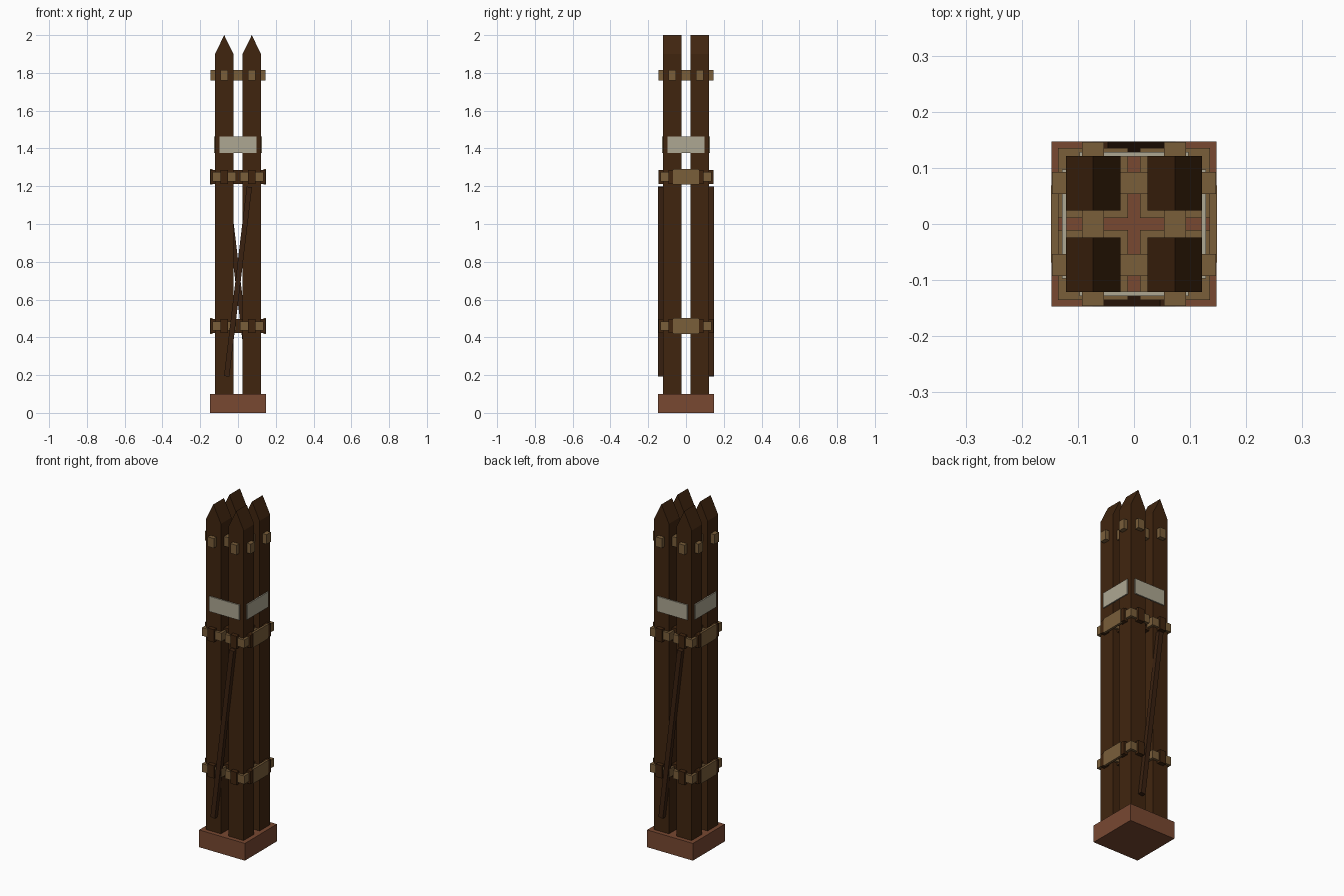
import bpy, bmesh, math
from mathutils import Matrix

if "Cube" in bpy.data.objects:
    bpy.data.objects.remove(bpy.data.objects["Cube"])


def material(name, rgb):
    m = bpy.data.materials.new(name)
    lin = [((c / 255 + 0.055) / 1.055) ** 2.4 for c in rgb]
    m.diffuse_color = (*lin, 1)
    m.use_nodes = True
    m.node_tree.nodes["Principled BSDF"].inputs["Base Color"].default_value = m.diffuse_color
    return m


DARK = material("dark wood", (64, 37, 15))
POLE = material("brace wood", (58, 33, 16))
TAN = material("tan rope", (122, 94, 58))
BASE = material("red brown base", (120, 72, 49))
PALE = material("pale plate", (174, 167, 146))


def finish(name, bm, mat):
    bmesh.ops.recalc_face_normals(bm, faces=bm.faces)
    mesh = bpy.data.meshes.new(name)
    bm.to_mesh(mesh)
    bm.free()
    mesh.materials.append(mat)
    obj = bpy.data.objects.new(name, mesh)
    bpy.context.collection.objects.link(obj)
    return obj


def box(name, x, y, z, mat):
    """Box from (min, max) ranges."""
    bm = bmesh.new()
    size = [r[1] - r[0] for r in (x, y, z)]
    mid = [(r[0] + r[1]) / 2 for r in (x, y, z)]
    bmesh.ops.create_cube(bm, size=1, matrix=Matrix.Translation(mid) @ Matrix.Diagonal((*size, 1)))
    return finish(name, bm, mat)


def post(name, cx, cy):
    """Square post with a gabled tip, ridge along y."""
    w = 0.0485
    profile = [(-w, 0.1), (w, 0.1), (w, 1.9), (0, 2.0), (-w, 1.9)]
    bm = bmesh.new()
    face = bm.faces.new([bm.verts.new((cx + px, cy - w, pz)) for px, pz in profile])
    ext = bmesh.ops.extrude_face_region(bm, geom=[face])
    verts = [g for g in ext["geom"] if isinstance(g, bmesh.types.BMVert)]
    bmesh.ops.translate(bm, verts=verts, vec=(0, 2 * w, 0))
    return finish(name, bm, DARK)


C = 0.073      # post centre offset
E = 0.147      # half width of the base

box("base", (-E, E), (-E, E), (0, 0.1), BASE)

# Four posts, each bound by a collar at two heights
for sx in (-1, 1):
    for sy in (-1, 1):
        post("post", sx * C, sy * C)
        for z in (0.46, 1.25):
            r = 0.0625
            box("collar", (sx * C - r, sx * C + r), (sy * C - r, sy * C + r),
                (z - 0.024, z + 0.024), TAN)

# Cross beams running through the posts, pale at the top
for z, h, mat in ((0.46, 0.037, DARK), (1.25, 0.037, DARK), (1.788, 0.028, TAN)):
    for s in (-1, 1):
        span = (s * C - 0.0195, s * C + 0.0195)
        e = E - 0.001
        box("beam_across", (-e, e), span, (z - h, z + h), mat)
        box("beam_along", span, (-e, e), (z - h, z + h), mat)

for s in (-1, 1):
    # Tan plates on the left and right sides
    for z in (0.46, 1.25):
        box("side_plate", sorted((s * 0.135, s * 0.148)), (-0.069, 0.069),
            (z - 0.042, z + 0.042), TAN)
    # Pale plates on all four sides
    thick = sorted((s * 0.12, s * 0.128))
    box("pale_plate_side", thick, (-0.097, 0.097), (1.375, 1.463), PALE)
    box("pale_plate_front", (-0.097, 0.097), thick, (1.375, 1.463), PALE)
    # Diagonal braces on front and back
    brace = box("diagonal_brace", (-0.014, 0.014), (-0.0125, 0.0125), (-0.505, 0.505), POLE)
    brace.location = (0, s * 0.1345, 0.695)
    brace.rotation_euler = (0, -s * math.atan(0.12), 0)
